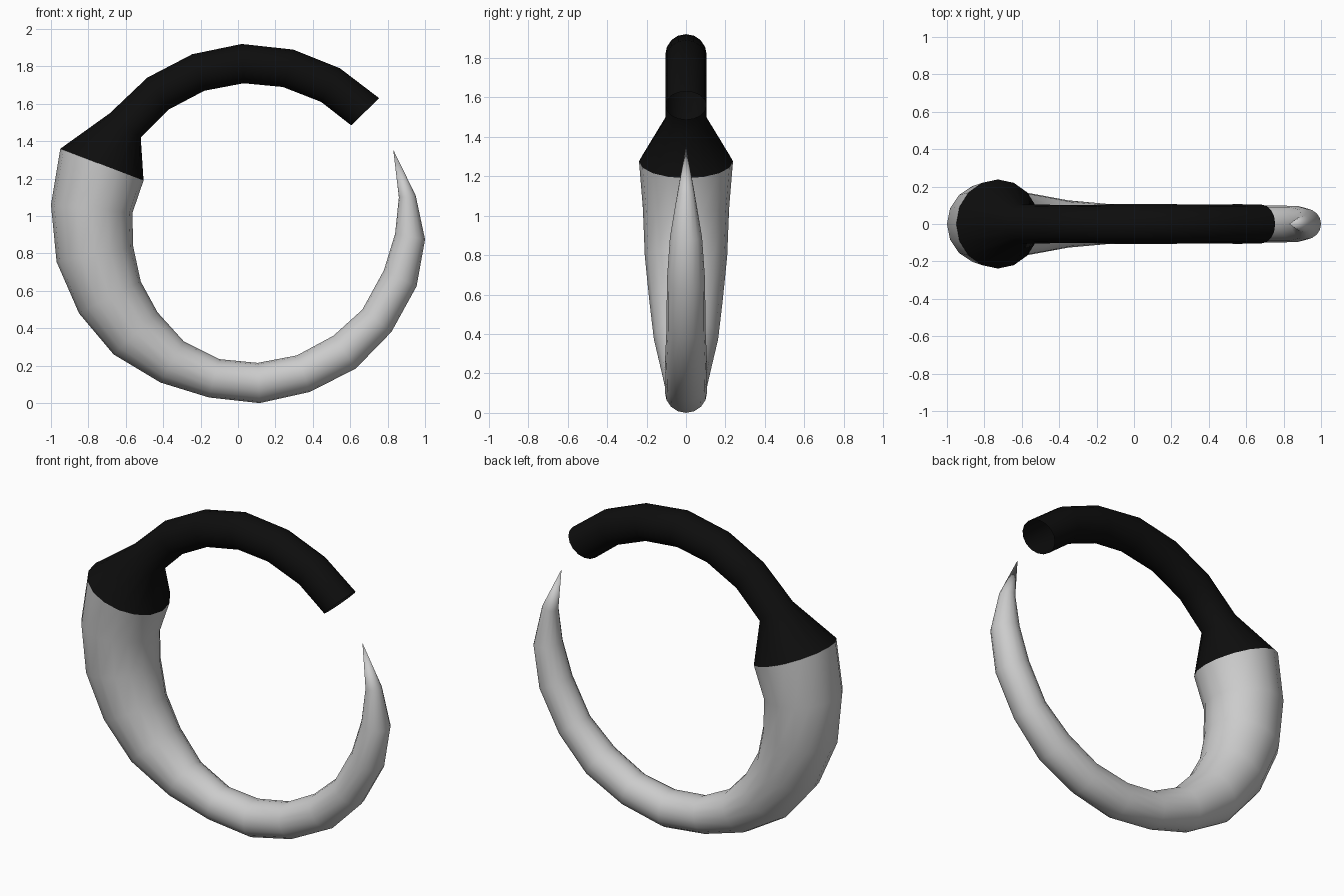
import bpy, bmesh, math
from mathutils import Vector

if "Cube" in bpy.data.objects:
    bpy.data.objects.remove(bpy.data.objects["Cube"])

SIDES = 16


def curved_tube(name, rings, tip=None, color=None):
    """Skin circular rings, each given by its outer and inner point in the xz plane."""
    bm = bmesh.new()
    loops = []
    for ox, oz, ix, iz in rings:
        outer, inner = Vector((ox, 0, oz)), Vector((ix, 0, iz))
        centre, u = (outer + inner) / 2, (outer - inner) / 2
        v = Vector((0, u.length, 0))
        angles = [2 * math.pi * i / SIDES for i in range(SIDES)]
        loops.append([bm.verts.new(centre + u * math.cos(a) + v * math.sin(a)) for a in angles])
    for a, b in zip(loops, loops[1:]):
        for i in range(SIDES):
            j = (i + 1) % SIDES
            bm.faces.new((a[i], a[j], b[j], b[i]))
    if tip:
        point = bm.verts.new((tip[0], 0, tip[1]))
        last = loops[-1]
        for i in range(SIDES):
            bm.faces.new((last[i], last[(i + 1) % SIDES], point))
    for f in bm.faces:
        f.smooth = True
    mesh = bpy.data.meshes.new(name)
    bm.to_mesh(mesh)
    bm.free()
    ob = bpy.data.objects.new(name, mesh)
    bpy.context.collection.objects.link(ob)
    if color:
        mat = bpy.data.materials.new(name + "_black")
        mat.diffuse_color = color
        mat.use_nodes = True
        mat.node_tree.nodes["Principled BSDF"].inputs["Base Color"].default_value = mat.diffuse_color
        mesh.materials.append(mat)
    return ob


# Ring shared by the horn and the black collar
joint = (-0.95, 1.36, -0.505, 1.19)

# Tapering horn, thick at the collar and pointed at the far end
curved_tube("tapered_horn", [
    joint,
    (-1.0, 1.06, -0.565, 1.015),
    (-0.97, 0.755, -0.56, 0.835),
    (-0.85, 0.48, -0.52, 0.65),
    (-0.665, 0.26, -0.43, 0.485),
    (-0.415, 0.11, -0.29, 0.33),
    (-0.155, 0.03, -0.10, 0.235),
    (0.115, 0.0, 0.105, 0.215),
    (0.385, 0.06, 0.315, 0.255),
    (0.63, 0.185, 0.51, 0.36),
    (0.82, 0.38, 0.665, 0.50),
    (0.955, 0.625, 0.78, 0.71),
    (1.0, 0.875, 0.84, 0.905),
    (0.95, 1.11, 0.86, 1.10),
], tip=(0.83, 1.355))

# Black open tube that flares into the collar
curved_tube("tube_and_collar", [
    (0.755, 1.63, 0.605, 1.485),
    (0.545, 1.79, 0.445, 1.61),
    (0.295, 1.89, 0.24, 1.69),
    (0.02, 1.92, 0.03, 1.71),
    (-0.245, 1.865, -0.18, 1.67),
    (-0.485, 1.74, -0.37, 1.57),
    (-0.685, 1.55, -0.52, 1.42),
    joint,
], color=(0.004, 0.004, 0.004, 1))
